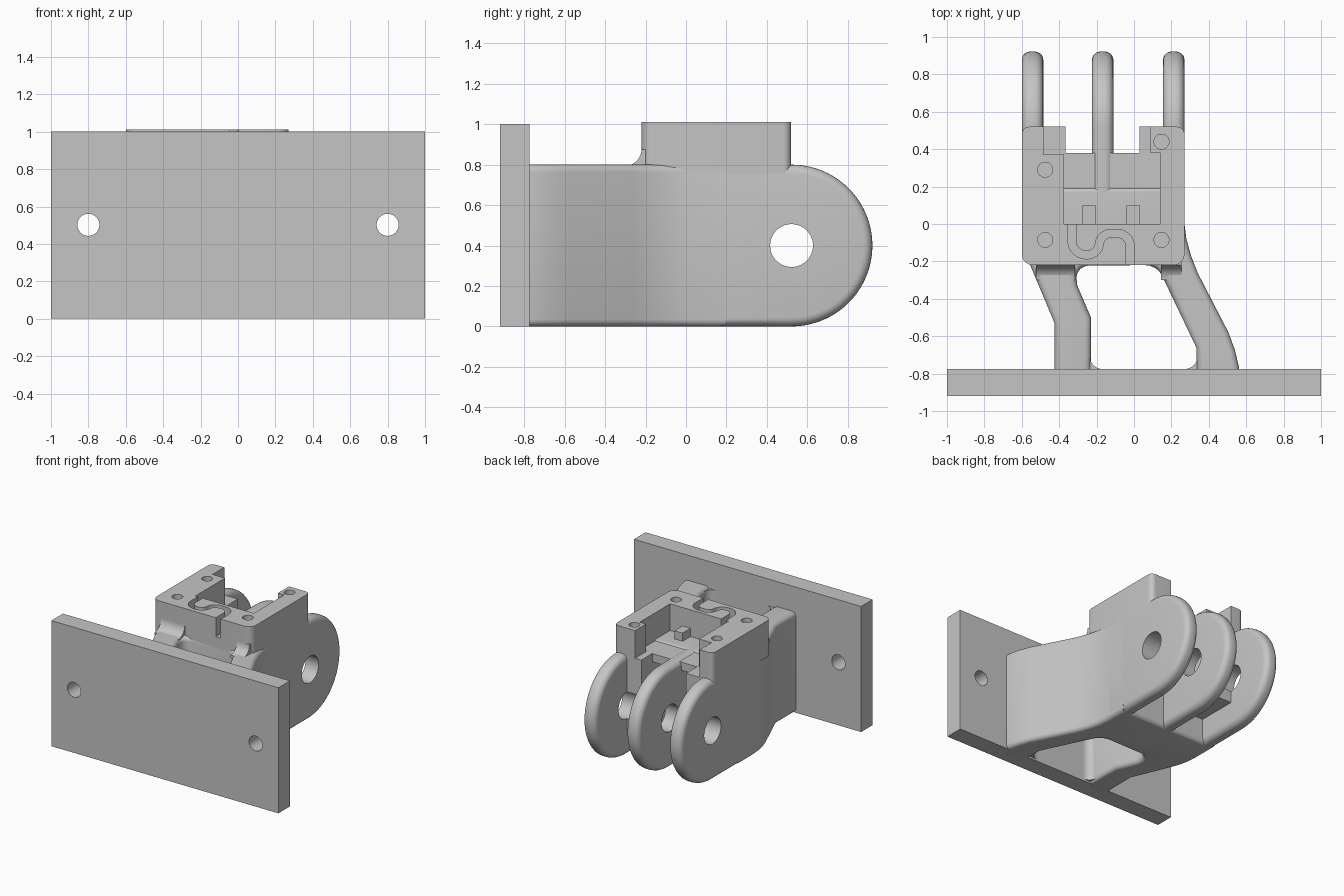
import bpy, bmesh, math
from mathutils import Vector

if "Cube" in bpy.data.objects:
    bpy.data.objects.remove(bpy.data.objects["Cube"])

mat = bpy.data.materials.new("grey plastic")
mat.diffuse_color = (0.56, 0.56, 0.56, 1)
mat.use_nodes = True
mat.node_tree.nodes["Principled BSDF"].inputs["Base Color"].default_value = mat.diffuse_color


def prism(name, pts, lo, hi, axis="z", bevel=0.0):
    """Extrude a 2D outline along z (pts are x,y) or along x (pts are y,z)."""
    place = (lambda a, b, t: (a, b, t)) if axis == "z" else (lambda a, b, t: (t, a, b))
    bm = bmesh.new()
    face = bm.faces.new([bm.verts.new(place(a, b, lo)) for a, b in pts])
    ext = bmesh.ops.extrude_face_region(bm, geom=[face])
    move = Vector(place(0, 0, hi - lo))
    bmesh.ops.translate(bm, vec=move, verts=[v for v in ext["geom"] if isinstance(v, bmesh.types.BMVert)])
    bmesh.ops.recalc_face_normals(bm, faces=bm.faces)
    if bevel:
        k = 2 if axis == "z" else 0
        rim = [e for e in bm.edges if abs(e.verts[0].co[k] - e.verts[1].co[k]) < 1e-5]
        bmesh.ops.bevel(bm, geom=rim, offset=bevel, segments=5, profile=0.5, affect="EDGES")
    me = bpy.data.meshes.new(name)
    bm.to_mesh(me)
    bm.free()
    me.materials.append(mat)
    ob = bpy.data.objects.new(name, me)
    bpy.context.collection.objects.link(ob)
    return ob


def box(name, x0, x1, y0, y1, z0, z1):
    return prism(name, [(x0, y0), (x1, y0), (x1, y1), (x0, y1)], z0, z1)


def arc(cx, cy, r, a0, a1, n=8):
    return [(cx + r * math.cos(math.radians(a0 + (a1 - a0) * i / n)),
             cy + r * math.sin(math.radians(a0 + (a1 - a0) * i / n))) for i in range(n + 1)]


def disc(cx, cy, r, n=32):
    return arc(cx, cy, r, 0, 360 - 360 / n, n - 1)


def ribbon(path, w):
    """Closed outline of constant width around an open 2D path."""
    left, right = [], []
    for i, p in enumerate(path):
        a, b = Vector(path[max(i - 1, 0)]), Vector(path[min(i + 1, len(path) - 1)])
        d = (b - a).normalized()
        n = Vector((-d.y, d.x)) * w / 2
        left.append(tuple(Vector(p) + n))
        right.append(tuple(Vector(p) - n))
    return left + right[::-1]


def cut(ob, cutters):
    for c in cutters:
        c.hide_render = True
        c.hide_set(True)
        m = ob.modifiers.new("cut", "BOOLEAN")
        m.object, m.operation, m.solver = c, "DIFFERENCE", "EXACT"


def smooth(ob):
    bpy.ops.object.select_all(action="DESELECT")
    ob.select_set(True)
    bpy.context.view_layer.objects.active = ob
    for m in list(ob.modifiers):
        bpy.ops.object.modifier_apply(modifier=m.name)
    bpy.ops.object.shade_smooth_by_angle(angle=math.radians(35))


parts = []

# Mounting plate with two screw holes
plate = box("mounting_plate", -1, 1, -0.92, -0.775, 0, 1)
screws = []
for s in (-1, 1):
    c = prism("plate_hole_cutter", disc(s * 0.8, 0, 0.059), -0.3, 0.3)
    c.rotation_euler.x = math.radians(90)
    c.location = (0, -0.85, 0.502)
    screws.append(c)
cut(plate, screws)
parts.append(plate)

# Lower body with its two slanted legs, which end inside the plate
body_pts = [(-0.6, 0.2), (-0.6, 0), (-0.594, -0.08), (-0.58, -0.15), (-0.555, -0.22),
            (-0.425, -0.53), (-0.425, -0.87), (-0.23, -0.87), (-0.23, -0.5), (-0.303, -0.33)]
body_pts += arc(-0.24, -0.29, 0.068, 195, 92, 5)
body_pts += arc(0.06, -0.32, 0.1, 90, 25, 5)
body_pts += [(0.333, -0.66), (0.338, -0.87), (0.563, -0.87), (0.56, -0.76), (0.54, -0.675),
             (0.505, -0.58), (0.34, -0.26), (0.305, -0.17), (0.28, -0.08), (0.27, 0), (0.27, 0.2)]
parts.append(prism("body_and_legs", body_pts, 0, 0.8, bevel=0.035))

# Rounded inner corners where the legs meet the plate
for side, x, s in (("left", -0.235, 1), ("right", 0.338, -1)):
    pts = [(x, -0.79)] + [(x + s * (0.065 + a), -0.71 + b) for a, b in arc(0, 0, 0.065, 270, 180, 8)]
    pts[1:1] = [(x + s * 0.065, -0.79)]
    parts.append(prism(side + "_foot_fillet", pts, 0.015, 0.785))

# Concave fillets where the legs meet the housing
fillet = arc(-0.3, 0.875, 0.08, 270, 360, 8) + [(-0.2, 0.875), (-0.2, 0.77), (-0.3, 0.77)]
for side, x0, x1 in (("left", -0.525, -0.315), ("right", 0.145, 0.255)):
    parts.append(prism(side + "_leg_fillet", fillet, x0, x1, "x"))

# Hinge fingers, and the inner blocks beside the outer two
pin = prism("pin_hole_cutter", disc(0.522, 0.4, 0.106, 40), -0.8, 0.5, "x")
finger_pts = arc(0.522, 0.4, 0.4, -90, 90, 40) + [(0.0, 0.8), (0.0, 0)]
for side, x in (("left", -0.6), ("middle", -0.225), ("right", 0.155)):
    f = prism(side + "_finger", finger_pts, x, x + 0.115, "x", bevel=0.045)
    cut(f, [pin])
    parts.append(f)
for side, x0, x1 in (("left", -0.5, -0.365), ("right", 0.03, 0.17)):
    b = box(side + "_finger_block", x0, x1, 0.15, 0.52, 0.2, 0.75)
    cut(b, [pin])
    parts.append(b)

# Upper housing with rounded corners
r = 0.06
outline = (arc(-0.6 + r, -0.22 + r, r, 180, 270) + arc(0.27 - r, -0.22 + r, r, 270, 360)
           + arc(0.27 - 0.04, 0.52 - 0.04, 0.04, 0, 90) + arc(-0.6 + 0.04, 0.52 - 0.04, 0.04, 90, 180))
housing = prism("housing", outline, 0.725, 1.012)
cutters = [box("pocket_cutter", -0.375, 0.14, 0, 0.382, 0.79, 1.1),
           box("ledge_cutter", -0.485, 0.085, 0.372, 0.6, 0.792, 1.12),
           box("gap_cutter", -0.365, 0.03, 0.38, 0.61, 0.5, 1.14)]
for x, y in ((-0.475, 0.29), (-0.475, -0.085), (0.147, -0.085), (0.147, 0.44)):
    cutters.append(prism("screw_hole_cutter", disc(x, y, 0.04, 24), 0.85, 1.1))

# Winding cable groove through the front wall
path = ([(-0.332, 0.02), (-0.332, -0.05)] + arc(-0.257, -0.09, 0.075, 180, 270)
        + arc(-0.25, -0.1, 0.065, 275, 355) + arc(-0.125, -0.11, 0.06, 175, 90)
        + arc(-0.09, -0.12, 0.07, 88, 0) + [(-0.02, -0.25)])
cutters.append(prism("groove_cutter", ribbon(path, 0.043), 0.86, 1.13))
cut(housing, cutters)
parts.append(housing)

# Small pegs on the pocket floor
for side, x in (("left", -0.275), ("right", -0.04)):
    parts.append(box(side + "_peg", x, x + 0.072, -0.01, 0.1, 0.78, 0.865))

for p in parts:
    smooth(p)
